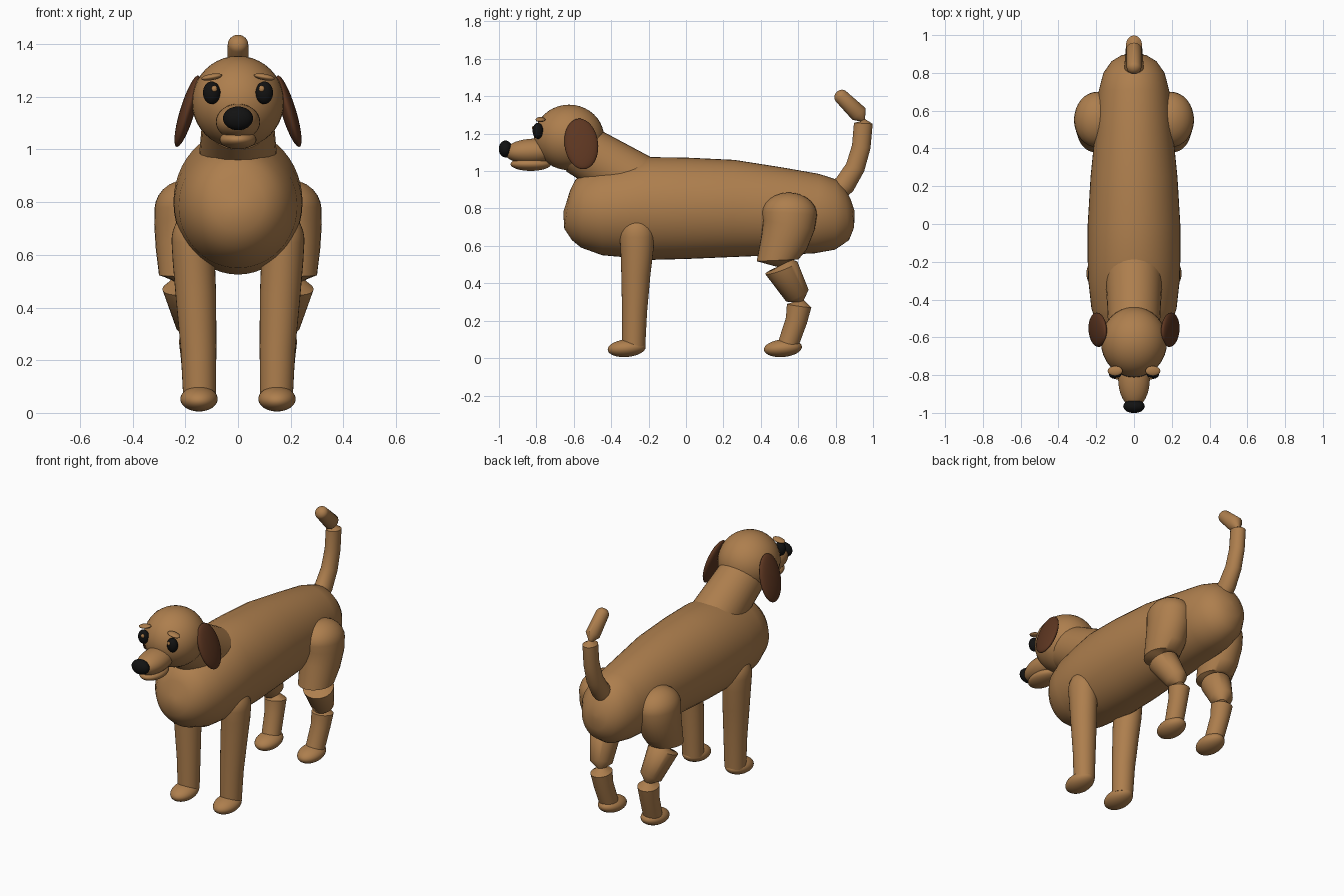
import bpy, bmesh, math
from mathutils import Vector, Matrix, Euler

default = bpy.data.objects.get("Cube")
if default:
    bpy.data.objects.remove(default, do_unlink=True)


def material(name, color):
    mat = bpy.data.materials.new(name)
    mat.use_nodes = True
    rgba = (*color, 1)
    mat.diffuse_color = rgba
    mat.node_tree.nodes["Principled BSDF"].inputs["Base Color"].default_value = rgba
    return mat


TAN = material("tan fur", (.42, .21, .075))
BROWN = material("dark brown ear", (.11, .037, .015))
BLACK = material("black", (.006, .006, .006))


def finish(name, bm, mat, angle=50):
    """Turn a bmesh into a smooth shaded object with one material."""
    bmesh.ops.recalc_face_normals(bm, faces=bm.faces)
    mesh = bpy.data.meshes.new(name)
    bm.to_mesh(mesh)
    bm.free()
    mesh.materials.append(mat)
    obj = bpy.data.objects.new(name, mesh)
    bpy.context.collection.objects.link(obj)
    bpy.ops.object.select_all(action='DESELECT')
    obj.select_set(True)
    bpy.context.view_layer.objects.active = obj
    bpy.ops.object.shade_smooth_by_angle(angle=math.radians(angle))
    return obj


def ellipsoid(name, center, radii, mat, tilt=(0, 0, 0)):
    """Sphere scaled to three radii, tilted in degrees."""
    bm = bmesh.new()
    bmesh.ops.create_uvsphere(bm, u_segments=32, v_segments=20, radius=1)
    turn = Euler([math.radians(a) for a in tilt]).to_matrix().to_4x4()
    bm.transform(Matrix.Translation(center) @ turn @ Matrix.Diagonal((*radii, 1)))
    return finish(name, bm, mat)


def tube(name, stations, mat, start_dome=0, end_dome=0, side=1, sides=32):
    """Loft elliptical rings (x, y, z, width radius, depth radius) along a path."""
    points = [Vector((side * s[0], s[1], s[2])) for s in stations]
    last = len(points) - 1
    rings = []
    for i, (p, s) in enumerate(zip(points, stations)):
        t = (points[min(i + 1, last)] - points[max(i - 1, 0)]).normalized()
        rings.append((p, t, s[3], s[4]))

    def dome(ring, height):
        p, t, a, b = ring
        steps = [math.radians(d) for d in (8, 20, 35, 50, 65, 78)]
        return [(p + t * height * math.cos(d), t, a * math.sin(d), b * math.sin(d))
                for d in steps]

    if start_dome:
        rings = dome(rings[0], -start_dome) + rings
    if end_dome:
        rings = rings + dome(rings[-1], end_dome)[::-1]

    bm = bmesh.new()
    loops = []
    for p, t, a, b in rings:
        u = (Vector((1, 0, 0)) - t * t.x).normalized()
        v = t.cross(u)
        loops.append([bm.verts.new(p + u * a * math.cos(k * math.tau / sides)
                                   + v * b * math.sin(k * math.tau / sides))
                      for k in range(sides)])
    for lower, upper in zip(loops, loops[1:]):
        for k in range(sides):
            n = (k + 1) % sides
            bm.faces.new((lower[k], lower[n], upper[n], upper[k]))
    bm.faces.new(loops[0])
    bm.faces.new(loops[-1])
    return finish(name, bm, mat)


# Torso: y, underside, back line, half width
torso = [(-.65, .78, .82, .02), (-.635, .69, .9, .1), (-.6, .63, .955, .15),
         (-.55, .59, .99, .19), (-.45, .55, 1.02, .225), (-.3, .535, 1.05, .242),
         (-.2, .525, 1.075, .245), (0, .53, 1.072, .245), (.25, .54, 1.06, .23),
         (.5, .55, 1.02, .205), (.7, .56, .985, .188), (.8, .58, .955, .162),
         (.86, .63, .91, .12), (.89, .7, .85, .07), (.9, .76, .79, .015)]
bm_rings = [(0, y, (low + top) / 2, w, (top - low) / 2) for y, low, top, w in torso]
tube("torso", bm_rings, TAN, sides=48)

# Neck and head
tube("neck", [(0, -.57, 1.12, .135, .14), (0, -.2, .9, .155, .16)], TAN)
ellipsoid("head", (0, -.625, 1.18), (.175, .187, .175), TAN)
ellipsoid("muzzle", (0, -.82, 1.105), (.084, .15, .068), TAN, (2, 0, 0))
ellipsoid("lower_jaw", (0, -.83, 1.037), (.07, .108, .036), TAN)
ellipsoid("nose", (0, -.965, 1.118), (.057, .036, .045), BLACK)

# Tail in two pieces with a pinched joint
tube("tail", [(0, .78, .87, .055, .06), (0, .85, .93, .05, .057),
              (0, .905, 1.02, .046, .052), (0, .937, 1.13, .043, .05),
              (0, .948, 1.255, .042, .05), (0, .945, 1.272, .012, .014),
              (0, .925, 1.305, .042, .047), (0, .83, 1.398, .039, .039)],
     TAN, end_dome=.035)

# Paired parts
for label, s in (("left", 1), ("right", -1)):
    ellipsoid(label + "_ear", (s * .192, -.56, 1.145), (.028, .09, .142), BROWN,
              (7, -s * 17, 0))
    ellipsoid(label + "_eye", (s * .1, -.792, 1.215), (.033, .028, .043), BLACK)
    ellipsoid(label + "_eye_glint", (s * .09, -.815, 1.23), (.011, .008, .012), TAN)
    ellipsoid(label + "_brow", (s * .1, -.778, 1.275), (.04, .026, .012), TAN,
              (0, s * 10, 0))

    tube(label + "_front_leg",
         [(.172, -.262, .65, .08, .092), (.168, -.262, .58, .08, .088),
          (.16, -.268, .45, .077, .078), (.15, -.275, .25, .068, .067),
          (.146, -.28, .06, .062, .062)], TAN, start_dome=.11, side=s)
    ellipsoid(label + "_front_paw", (s * .148, -.317, .053), (.071, .102, .047),
              TAN, (5, 0, 0))

    # Thigh, shin and hock joined by pinched joints
    tube(label + "_hind_leg",
         [(.195, .553, .77, .122, .147), (.198, .55, .71, .12, .14),
          (.2, .525, .62, .112, .127), (.2, .49, .523, .1, .112),
          (.2, .53, .507, .045, .045), (.2, .51, .482, .088, .092),
          (.172, .595, .335, .064, .068), (.165, .605, .305, .025, .025),
          (.163, .605, .28, .062, .066), (.16, .59, .2, .056, .058),
          (.152, .545, .07, .055, .055)], TAN, start_dome=.115, side=s)
    ellipsoid(label + "_hind_paw", (s * .148, .518, .053), (.071, .102, .047),
              TAN, (5, 0, 0))
